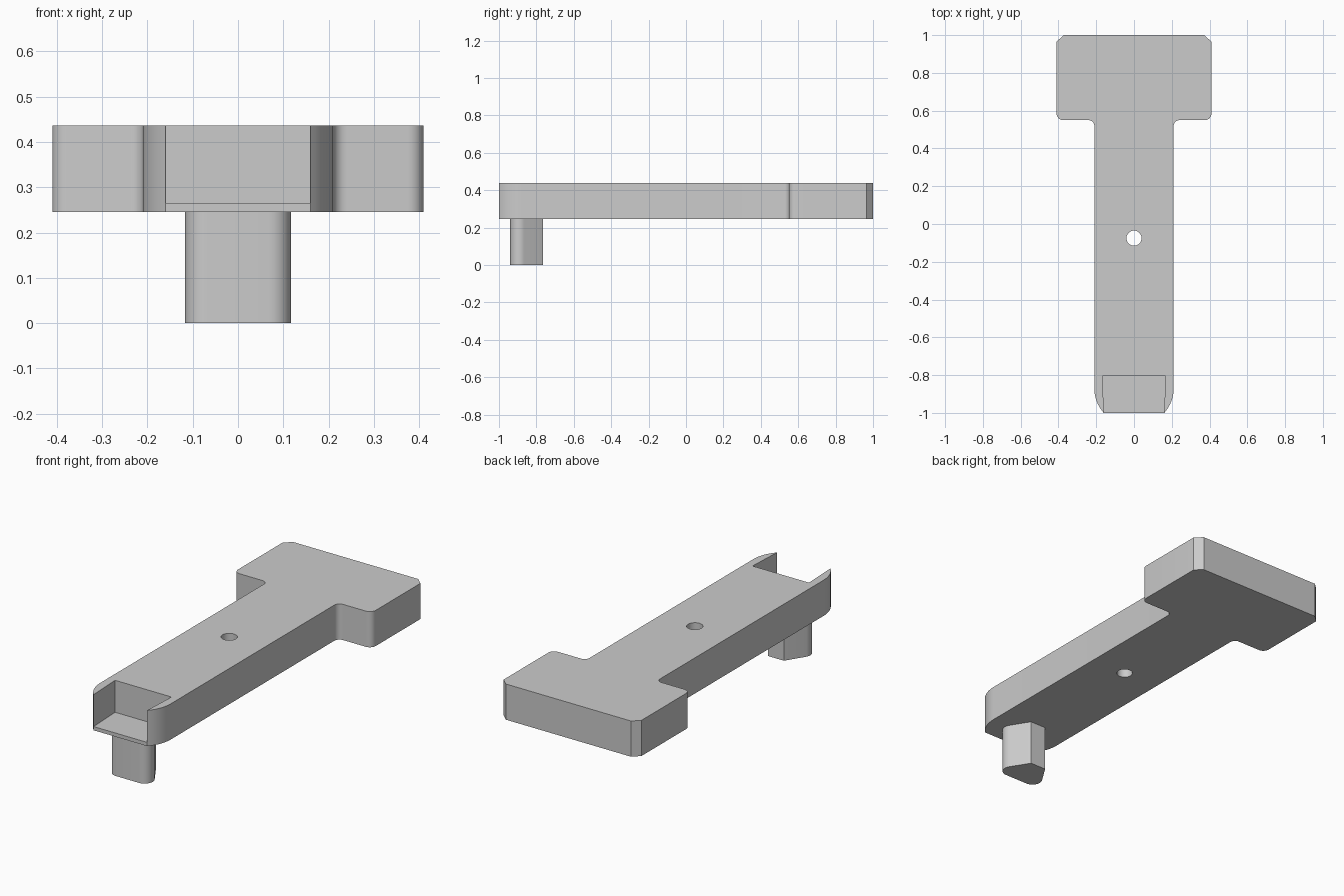
import bpy, bmesh
from math import sin, cos, radians, pi

if "Cube" in bpy.data.objects:
    bpy.data.objects.remove(bpy.data.objects["Cube"])


def arc(cx, cy, r, a0, a1, n=8):
    """Points on a circular arc, angles in degrees."""
    return [(cx + r * cos(radians(a0 + (a1 - a0) * i / n)),
             cy + r * sin(radians(a0 + (a1 - a0) * i / n))) for i in range(n + 1)]


def mirrored(half):
    """Close a right-hand outline (front to back) with its mirror image."""
    return half + [(-x, y) for x, y in reversed(half)]


def prism(name, outline, z0, z1):
    bm = bmesh.new()
    face = bm.faces.new([bm.verts.new((x, y, z0)) for x, y in outline])
    top = bmesh.ops.extrude_face_region(bm, geom=[face])["geom"]
    bmesh.ops.translate(bm, vec=(0, 0, z1 - z0),
                        verts=[v for v in top if isinstance(v, bmesh.types.BMVert)])
    bmesh.ops.recalc_face_normals(bm, faces=bm.faces)
    mesh = bpy.data.meshes.new(name)
    bm.to_mesh(mesh)
    bm.free()
    obj = bpy.data.objects.new(name, mesh)
    bpy.context.collection.objects.link(obj)
    return obj


def activate(obj):
    bpy.ops.object.select_all(action='DESELECT')
    obj.select_set(True)
    bpy.context.view_layer.objects.active = obj


def cut(obj, cutter):
    cutter.hide_render = True
    mod = obj.modifiers.new("cut", 'BOOLEAN')
    mod.operation, mod.solver, mod.object = 'DIFFERENCE', 'EXACT', cutter
    activate(obj)
    bpy.ops.object.modifier_apply(modifier=mod.name)
    bpy.data.objects.remove(cutter)


Z0, Z1 = 0.245, 0.437

# T-shaped plate: rounded front end, filleted neck, chamfered back corners
half = (arc(0.016, -0.87, 0.194, -42.1, 0, 10)
        + arc(0.24, 0.52, 0.03, 180, 90, 6)
        + arc(0.375, 0.585, 0.035, -90, 0, 6)
        + [(0.41, 0.965), (0.372, 1.0)])
plate = prism("t_plate", mirrored(half), Z0, Z1)

# Open pocket at the front end
cut(plate, prism("pocket_cutter", mirrored([(0.154, -1.1), (0.159, -1.0), (0.168, -0.805)]),
                 0.265, 0.6))

# Through hole in the stem
cut(plate, prism("hole_cutter", arc(0, -0.075, 0.04, 0, 360, 32)[:-1], 0.1, 0.6))

# Tapered peg under the front end, with rounded front corners
peg_half = arc(0.068, -0.891, 0.049, -90, 32, 10) + [(0.047, -0.765)]
peg = prism("peg", mirrored(peg_half), 0, Z0 + 0.005)

for obj in (plate, peg):
    activate(obj)
    bpy.ops.object.shade_smooth_by_angle(angle=radians(25))
